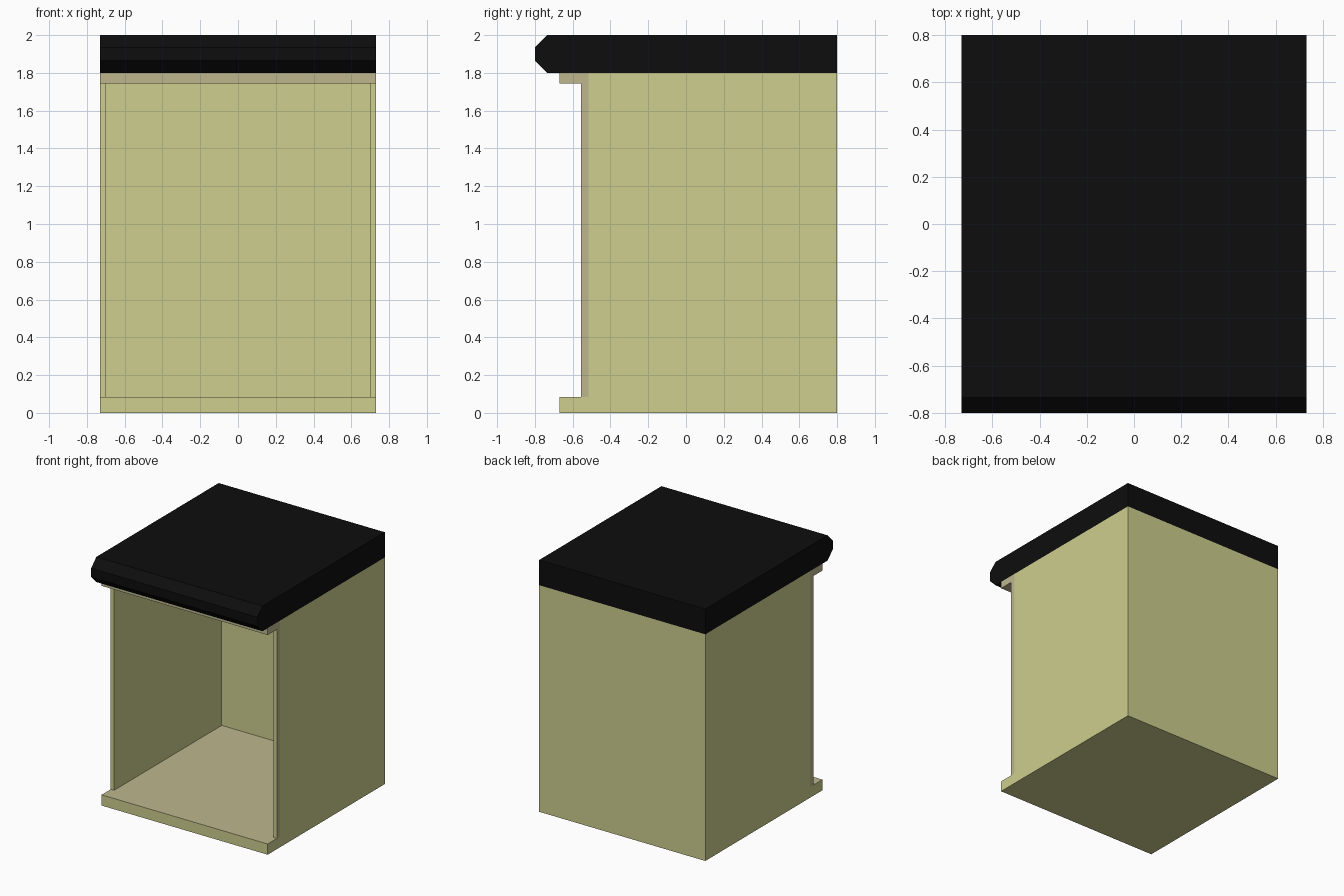
import bpy, bmesh
from mathutils import Vector

if "Cube" in bpy.data.objects:
    bpy.data.objects.remove(bpy.data.objects["Cube"])


def material(name, rgb):
    m = bpy.data.materials.new(name)
    m.diffuse_color = (*rgb, 1)
    m.use_nodes = True
    m.node_tree.nodes["Principled BSDF"].inputs["Base Color"].default_value = m.diffuse_color
    return m


CREAM = material("cream", (0.61, 0.62, 0.27))
TAUPE = material("taupe", (0.51, 0.47, 0.27))
BLACK = material("black", (0.004, 0.004, 0.004))

W = 0.73       # half width
BACK = 0.80    # rear face
INNER = 0.70   # half width of the opening
SPLIT = -0.515 # where the trim colour ends
FLOOR, CEIL, TOP = 0.085, 1.745, 1.80


def finish(bm, name, mats, pick=None):
    bmesh.ops.recalc_face_normals(bm, faces=bm.faces)
    bm.normal_update()
    if pick:
        for f in bm.faces:
            f.material_index = int(pick(f.normal, f.calc_center_median()))
    me = bpy.data.meshes.new(name)
    bm.to_mesh(me)
    bm.free()
    for m in mats:
        me.materials.append(m)
    ob = bpy.data.objects.new(name, me)
    bpy.context.collection.objects.link(ob)


def box(name, lo, hi, pick=None, split=None):
    bm = bmesh.new()
    bmesh.ops.create_cube(bm, size=1)
    lo, hi = Vector(lo), Vector(hi)
    for v in bm.verts:
        v.co = (lo + hi) / 2 + v.co * (hi - lo)
    if split is not None:
        bmesh.ops.bisect_plane(bm, geom=bm.verts[:] + bm.edges[:] + bm.faces[:],
                               plane_co=(0, split, 0), plane_no=(0, 1, 0))
    finish(bm, name, [CREAM, TAUPE], pick)


# Bottom board with a tinted floor surface
box("bottom_board", (-W, -0.67, 0), (W, BACK, FLOOR), lambda n, c: n.z > 0.5)

# Top board whose front rail is tinted
box("top_board", (-W, -0.67, CEIL), (W, BACK, TOP),
    lambda n, c: c.y < SPLIT, SPLIT)

# Side panels with a tinted strip along the outer front edge
for side, label in ((-1, "left"), (1, "right")):
    xs = sorted((side * INNER, side * W))
    box(label + "_side_panel", (xs[0], -0.555, FLOOR), (xs[1], BACK, CEIL),
        lambda n, c: n.x * side > 0.5 and c.y < SPLIT, SPLIT)

# Thin back panel
box("back_panel", (-INNER, BACK - 0.005, FLOOR), (INNER, BACK, CEIL))

# Countertop: chamfered nose profile extruded across the width
profile = [(BACK, TOP), (BACK, 2.0), (-0.735, 2.0), (-0.80, 1.935),
           (-0.80, 1.865), (-0.735, TOP)]
bm = bmesh.new()
face = bm.faces.new([bm.verts.new((-W, y, z)) for y, z in profile])
ext = bmesh.ops.extrude_face_region(bm, geom=[face])
bmesh.ops.translate(bm, vec=(2 * W, 0, 0),
                    verts=[g for g in ext["geom"] if isinstance(g, bmesh.types.BMVert)])
finish(bm, "countertop", [BLACK])
